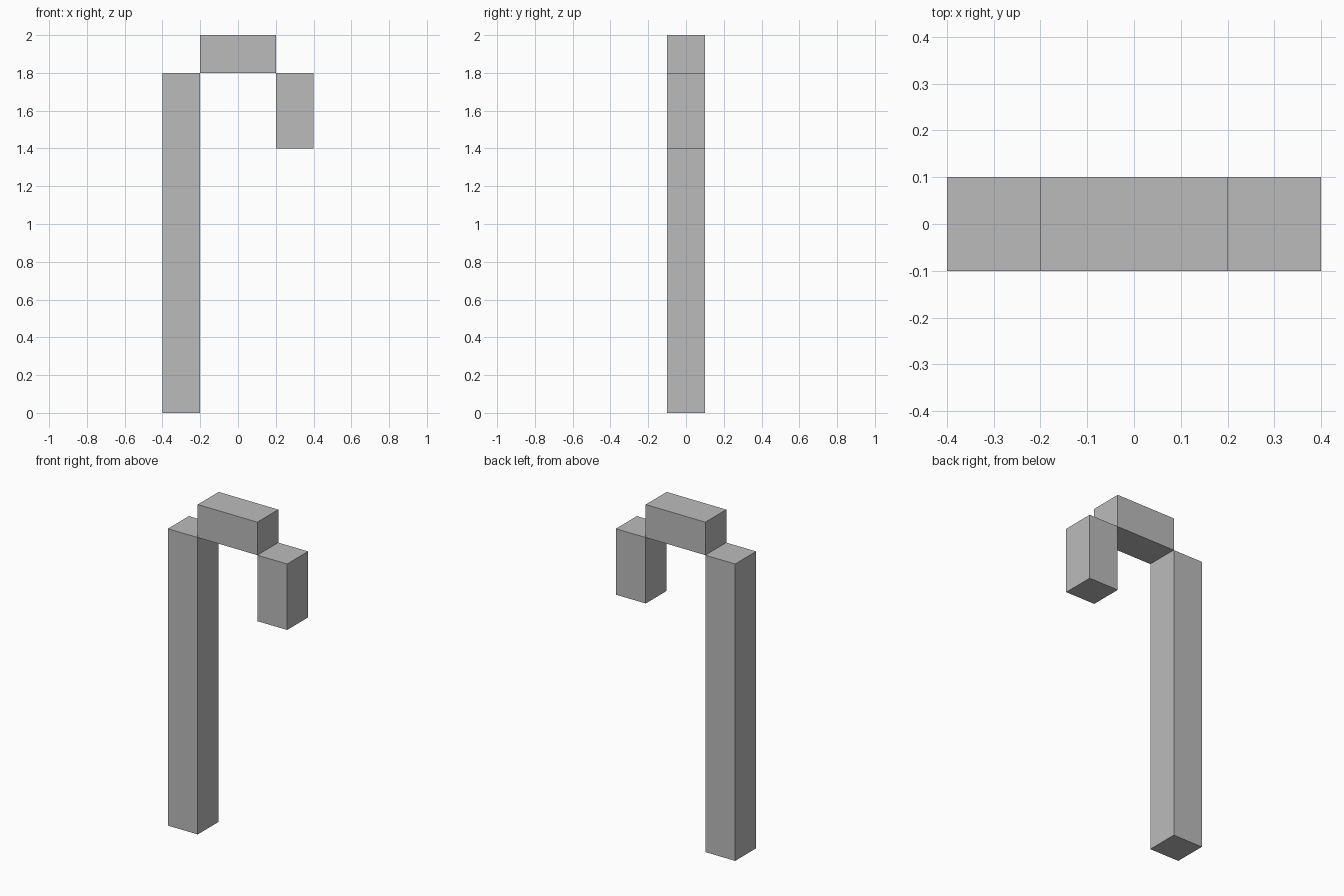
import bpy
import bmesh
from mathutils import Matrix, Vector

cube = bpy.data.objects.get("Cube")
if cube:
    bpy.data.objects.remove(cube, do_unlink=True)

# Single flat grey
grey = bpy.data.materials.new("grey")
grey.use_nodes = True
colour = (0.5, 0.5, 0.5, 1)
grey.diffuse_color = colour
grey.node_tree.nodes["Principled BSDF"].inputs["Base Color"].default_value = colour

DEPTH = 0.2


def bar(name, x0, x1, z0, z1):
    """Square-edged bar centred on y, spanning the given x and z range."""
    bm = bmesh.new()
    size = Vector((x1 - x0, DEPTH, z1 - z0))
    centre = Vector(((x0 + x1) / 2, 0, (z0 + z1) / 2))
    bmesh.ops.create_cube(
        bm, size=1, matrix=Matrix.Translation(centre) @ Matrix.Diagonal(size).to_4x4())
    mesh = bpy.data.meshes.new(name)
    bm.to_mesh(mesh)
    bm.free()
    mesh.materials.append(grey)
    obj = bpy.data.objects.new(name, mesh)
    bpy.context.collection.objects.link(obj)
    return obj


# Tall post, bridging top and short hanging tip of the hook
bar("shaft", -0.4, -0.2, 0, 1.8)
bar("hook_top", -0.2, 0.2, 1.8, 2)
bar("hook_tip", 0.2, 0.4, 1.4, 1.8)
